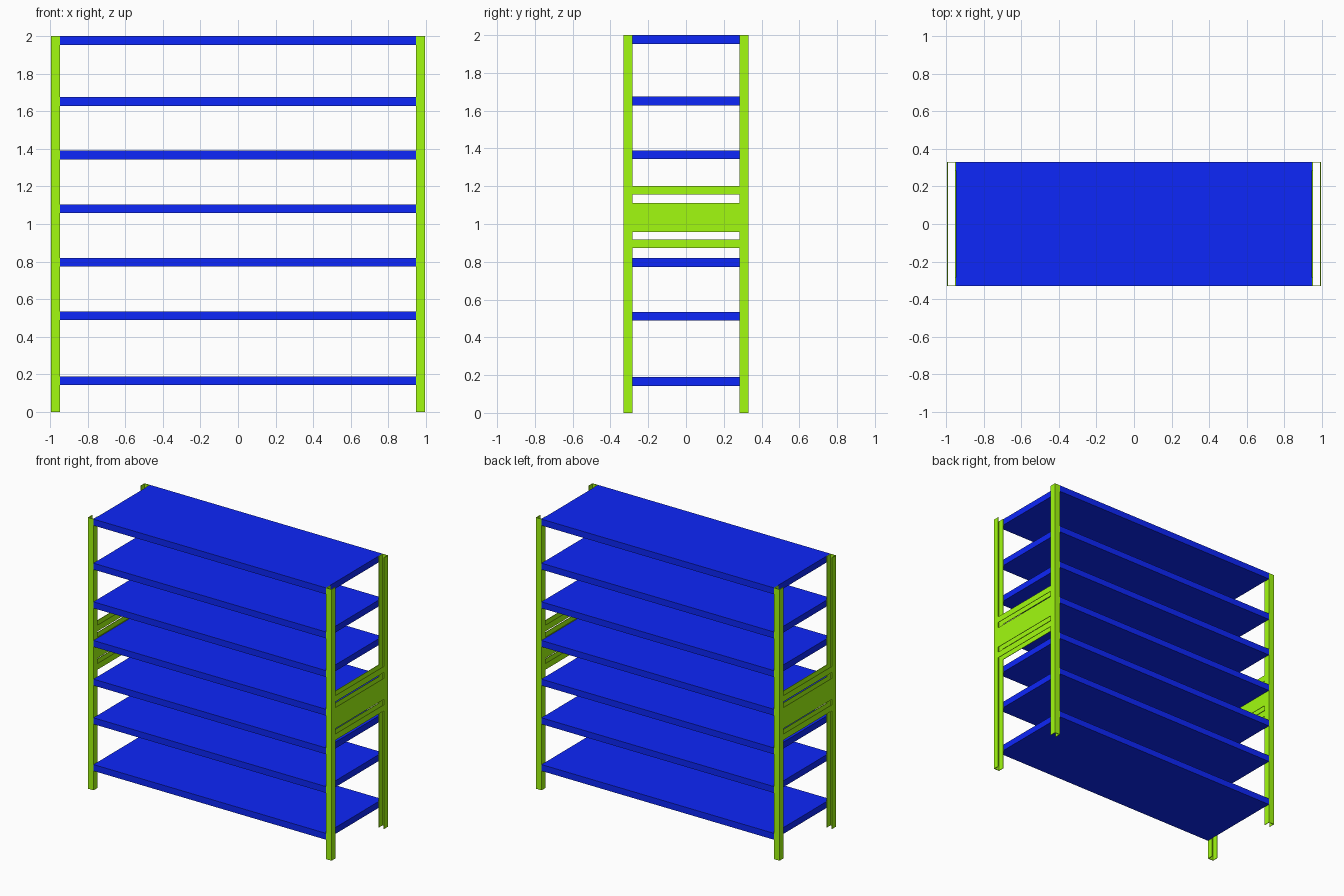
import bpy, bmesh
from mathutils import Matrix, Vector

if "Cube" in bpy.data.objects:
    bpy.data.objects.remove(bpy.data.objects["Cube"])

T = 0.004                       # sheet metal thickness
XI, XO = 0.948, 0.994           # inner and outer planes of the end frames
YO, W, H = 0.33, 0.046, 2.0     # half depth, post width, height


def material(name, color):
    m = bpy.data.materials.new(name)
    m.diffuse_color = color
    m.use_nodes = True
    m.node_tree.nodes["Principled BSDF"].inputs["Base Color"].default_value = m.diffuse_color
    return m


blue = material("shelf_blue", (0.004, 0.02, 0.95, 1))
green = material("frame_green", (0.36, 0.96, 0.005, 1))


def make(name, boxes, mat):
    """One object from boxes given as (x0, x1, y0, y1, z0, z1)."""
    bm = bmesh.new()
    for x0, x1, y0, y1, z0, z1 in boxes:
        centre = Vector(((x0 + x1) / 2, (y0 + y1) / 2, (z0 + z1) / 2))
        size = (abs(x1 - x0), abs(y1 - y0), abs(z1 - z0), 1)
        bmesh.ops.create_cube(
            bm, size=1, matrix=Matrix.Translation(centre) @ Matrix.Diagonal(size))
    me = bpy.data.meshes.new(name)
    bm.to_mesh(me)
    bm.free()
    me.materials.append(mat)
    ob = bpy.data.objects.new(name, me)
    bpy.context.collection.objects.link(ob)
    return ob


# Shelves
for i, top in enumerate((0.19, 0.535, 0.82, 1.105, 1.39, 1.675, 2.0)):
    make(f"shelf_{i + 1}", [(-XI, XI, -YO, YO, top - 0.047, top)], blue)

# Inner and outer sheets share the same x extents on both ends
sheets = ((XI, XI + T), (XO - T, XO))

for sx, side in ((-1, "left"), (1, "right")):
    # Channel posts: two side flanges joined by a web on the outer face
    for sy, end in ((-1, "front"), (1, "back")):
        parts = [(sx * a, sx * b, sy * (YO - W), sy * YO, 0, H) for a, b in sheets]
        parts.append((sx * (XI + T), sx * (XO - T), sy * (YO - T), sy * YO, 0, H))
        make(f"{end}_{side}_post", parts, green)
    # Double-sheet bracing: narrow rails above and below a wide panel
    for name, z0, z1 in (("lower_rail", 0.872, 0.917),
                         ("brace_panel", 0.957, 1.112),
                         ("upper_rail", 1.155, 1.2)):
        make(f"{side}_{name}",
             [(sx * a, sx * b, -YO + W, YO - W, z0, z1) for a, b in sheets], green)
